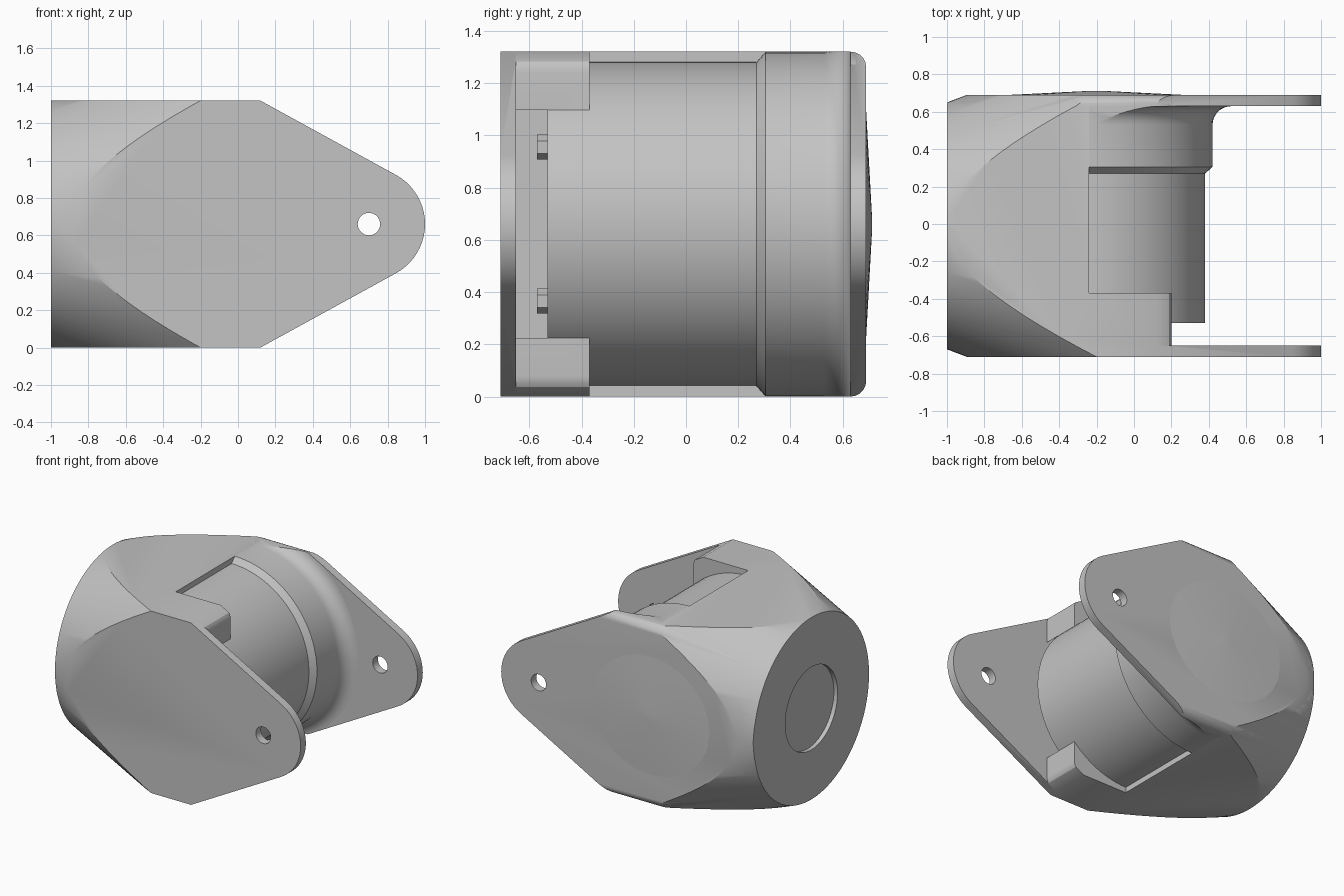
import bpy, bmesh, math
from mathutils import Matrix, Vector

cube = bpy.data.objects.get("Cube")
if cube:
    bpy.data.objects.remove(cube, do_unlink=True)

grey = bpy.data.materials.new("plain grey")
grey.use_nodes = True
grey.diffuse_color = (0.55, 0.55, 0.55, 1)
grey.node_tree.nodes["Principled BSDF"].inputs["Base Color"].default_value = grey.diffuse_color

MID = 0.66           # half height and height of the axes
AXIS_X = -0.24       # barrel axis
FRONT, BACK = -0.71, 0.69
INNER_F, INNER_B = -0.65, 0.63


def finish(name, bm):
    bmesh.ops.recalc_face_normals(bm, faces=bm.faces)
    mesh = bpy.data.meshes.new(name)
    bm.to_mesh(mesh)
    bm.free()
    mesh.materials.append(grey)
    ob = bpy.data.objects.new(name, mesh)
    bpy.context.collection.objects.link(ob)
    return ob


def arc(cx, cz, r, a0, a1, n):
    angles = [math.radians(a0 + (a1 - a0) * i / n) for i in range(n + 1)]
    return [(cx + r * math.cos(a), cz + r * math.sin(a)) for a in angles]


def prism(name, pts, y0, y1, round_back=0):
    bm = bmesh.new()
    face = bm.faces.new([bm.verts.new((x, y0, z)) for x, z in pts])
    ext = bmesh.ops.extrude_face_region(bm, geom=[face])["geom"]
    bmesh.ops.translate(bm, verts=[v for v in ext if isinstance(v, bmesh.types.BMVert)],
                        vec=(0, y1 - y0, 0))
    bmesh.ops.recalc_face_normals(bm, faces=bm.faces)
    if round_back:
        # round the long top and bottom edges of the back
        edges = [e for e in bm.edges
                 if all(abs(v.co.y - y1) < 1e-4 and abs(abs(v.co.z - MID) - MID) < 1e-4
                        for v in e.verts)]
        bmesh.ops.bevel(bm, geom=edges, offset=round_back, segments=5,
                        profile=0.5, affect='EDGES')
    return finish(name, bm)


def cone(name, start, end, r0, r1, sides=96, stretch=1):
    start, end = Vector(start), Vector(end)
    axis = end - start
    bm = bmesh.new()
    bmesh.ops.create_cone(bm, cap_ends=True, segments=sides, radius1=r0, radius2=r1,
                          depth=axis.length)
    turn = axis.to_track_quat('Z', 'Y').to_matrix().to_4x4()
    place = Matrix.Translation((start + end) / 2)
    bm.transform(place @ Matrix.Diagonal((stretch, 1, 1, 1)) @ turn)
    return finish(name, bm)


def activate(ob):
    bpy.ops.object.select_all(action='DESELECT')
    ob.select_set(True)
    bpy.context.view_layer.objects.active = ob


def boolean(ob, cutter, operation='DIFFERENCE', keep=False):
    activate(ob)
    mod = ob.modifiers.new("cut", 'BOOLEAN')
    mod.operation, mod.solver, mod.object = operation, 'EXACT', cutter
    bpy.ops.object.modifier_apply(modifier=mod.name)
    if not keep:
        bpy.data.objects.remove(cutter, do_unlink=True)


def smooth(ob, angle=30):
    activate(ob)
    bpy.ops.object.shade_smooth_by_angle(angle=math.radians(angle))


# Solid outer form: tapered block with a rounded tip, trimmed by a cone
outline = [(-1, 0), (-1, 2 * MID), (0.12, 2 * MID)]
outline += arc(0.7, MID, 0.3, 61.2, -61.2, 20) + [(0.12, 0)]
bracket = prism("bracket", outline, FRONT, BACK, round_back=0.06)
boolean(bracket, cone("taper", (-1.0, -0.01, MID), (2, -0.01, MID), 0.66, 1.794, 128),
        'INTERSECT')
envelope = bracket.copy()
envelope.data = bracket.data.copy()
envelope.name = "envelope"
bpy.context.collection.objects.link(envelope)

# Open space around the barrel, between the two plates
low, high, far = -0.2, 1.52, 1.2
pocket = [(AXIS_X, low), (AXIS_X, high), (far, high), (far, low)]
boolean(bracket, prism("pocket", pocket, -0.37, INNER_B))

# Gap behind the front plate leaves two short rounded arms
arm = [(far, low), (far, high), (0.12, high)]
arm += arc(0.12, 1.24, 0.08, 90, 0, 8) + arc(0.12, 0.08, 0.08, 0, -90, 8) + [(0.12, low)]
boolean(bracket, prism("arm_space", arm, INNER_F, -0.3))
bore = [(-0.3, MID + 0.61), (-0.3, MID - 0.61)] + arc(AXIS_X, MID, 0.62, -90, 90, 48)
boolean(bracket, prism("bore", bore, INNER_F, -0.5))

# Pin holes in the plates and the shallow round recess in the end
boolean(bracket, cone("pin_hole", (0.7, -1, MID), (0.7, 1, MID), 0.06, 0.06, 32))
boolean(bracket, cone("end_recess", (-1.1, -0.01, MID), (-0.97, -0.01, MID), 0.3, 0.3, 64))
smooth(bracket)

# Barrel with a chamfered collar that flares into the back plate
profile = [(0, -0.53), (0.62, -0.53), (0.62, 0.27), (0.66, 0.305), (0.66, 0.53)]
profile += arc(0.76, 0.53, 0.1, 180, 90, 8)[1:] + [(0.76, 0.66), (0, 0.66)]
bm = bmesh.new()
verts = [bm.verts.new((r, y, 0)) for r, y in profile]
edges = [bm.edges.new(pair) for pair in zip(verts, verts[1:])]
bmesh.ops.spin(bm, geom=verts + edges, cent=(0, 0, 0), axis=(0, 1, 0),
               angle=2 * math.pi, steps=96)
bmesh.ops.remove_doubles(bm, verts=bm.verts, dist=1e-4)
bmesh.ops.translate(bm, verts=bm.verts, vec=(AXIS_X, 0, MID))
barrel = finish("barrel", bm)
boolean(barrel, envelope, 'INTERSECT')
smooth(barrel)

# Bolt heads on the front face of the barrel
for label, side in (("upper", 1), ("lower", -1)):
    z = MID + side * 0.295
    cone(label + "_bolt_head", (0.06, -0.57, z), (0.06, -0.52, z), 0.048, 0.048, 6)

# Slight bulge on the back
bulge = cone("back_bulge", (-0.2, 0.685, MID), (-0.2, 0.712, MID), 0.52, 0.03, 24, stretch=1.1)
smooth(bulge)
